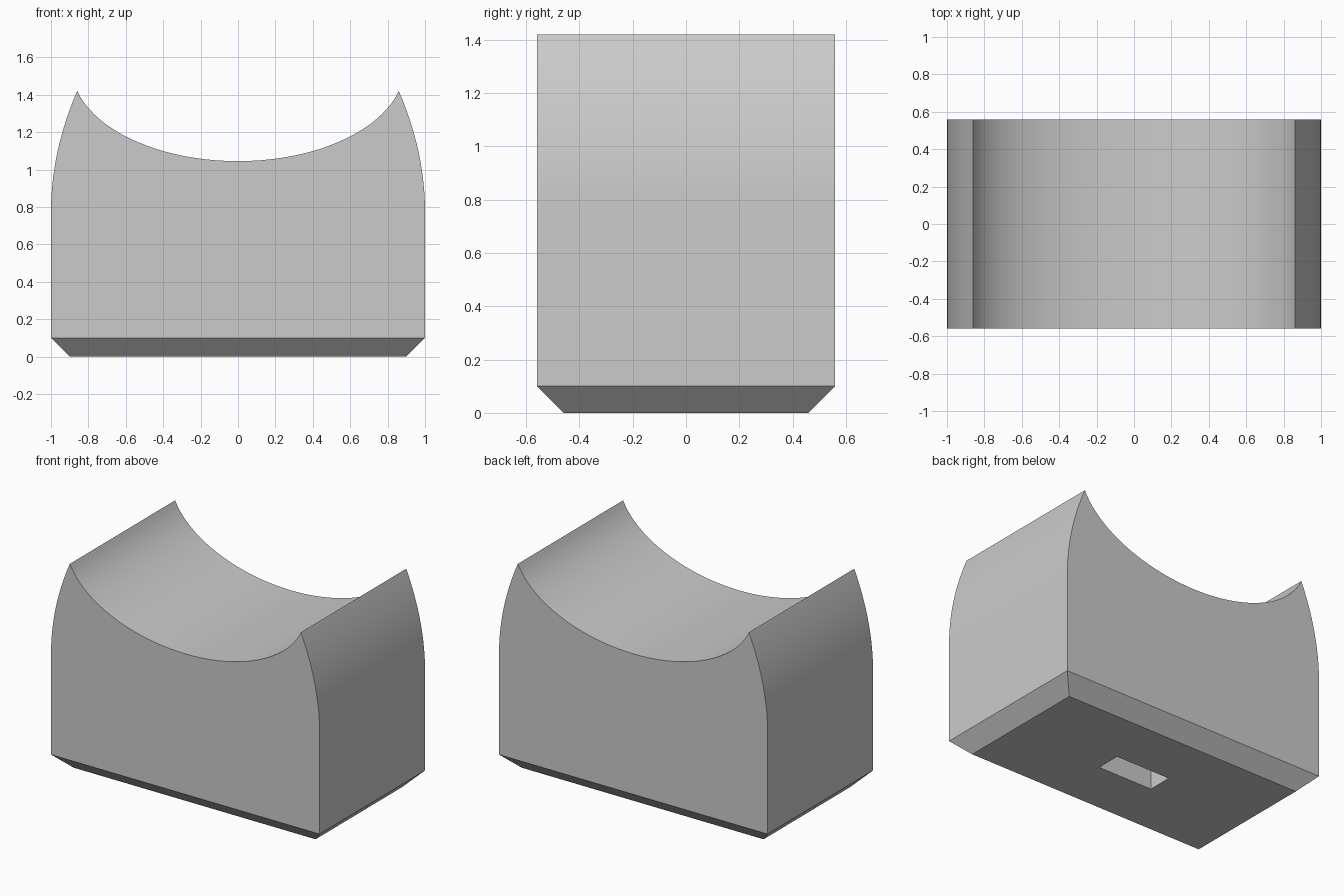
import bpy
import bmesh
import math
from mathutils import Matrix

cube = bpy.data.objects.get("Cube")
if cube:
    bpy.data.objects.remove(cube)

HALF_X, HALF_Y, BEVEL = 1.0, 0.56, 0.1
TIP_X, TIP_Z = 0.86, 1.42
SIDE_Z, SCOOP_Z = 0.77, 1.045
SCOOP_A = 0.89
STEPS = 20

grey = bpy.data.materials.new("light grey")
grey.use_nodes = True
grey.diffuse_color = (0.6, 0.6, 0.6, 1)
grey.node_tree.nodes["Principled BSDF"].inputs["Base Color"].default_value = grey.diffuse_color


def add_object(name, bm):
    bmesh.ops.recalc_face_normals(bm, faces=bm.faces)
    mesh = bpy.data.meshes.new(name)
    bm.to_mesh(mesh)
    bm.free()
    mesh.materials.append(grey)
    obj = bpy.data.objects.new(name, mesh)
    bpy.context.collection.objects.link(obj)
    return obj


# Right half of the outline: curved side up to the tip, then down the elliptical scoop
half = [(HALF_X, BEVEL)]
for i in range(STEPS + 1):
    t = i / STEPS
    half.append((HALF_X - (HALF_X - TIP_X) * t * t, SIDE_Z + (TIP_Z - SIDE_Z) * t))
end = math.asin(TIP_X / SCOOP_A)
scoop_b = (TIP_Z - SCOOP_Z) / (1 - math.cos(end))
for i in range(STEPS - 1, -1, -1):
    a = end * i / STEPS
    half.append((SCOOP_A * math.sin(a), SCOOP_Z + scoop_b * (1 - math.cos(a))))
outline = half + [(-x, z) for x, z in reversed(half[:-1])]

# Block with a saddle-shaped top and a bevelled underside
bm = bmesh.new()
front = [bm.verts.new((x, -HALF_Y, z)) for x, z in outline]
back = [bm.verts.new((x, HALF_Y, z)) for x, z in outline]
bm.faces.new(front)
bm.faces.new(back)
for i in range(len(outline) - 1):
    bm.faces.new((front[i], front[i + 1], back[i + 1], back[i]))
rim = [front[0], front[-1], back[-1], back[0]]
base = [bm.verts.new((math.copysign(HALF_X - BEVEL, v.co.x),
                      math.copysign(HALF_Y - BEVEL, v.co.y), 0)) for v in rim]
bm.faces.new(base)
for i in range(4):
    j = (i + 1) % 4
    bm.faces.new((rim[i], rim[j], base[j], base[i]))
block = add_object("saddle_block", bm)

# Rectangular socket cut into the underside
bm = bmesh.new()
bmesh.ops.create_cube(bm, size=1, matrix=Matrix.Diagonal((0.41, 0.17, 0.8, 1)))
cutter = add_object("socket_cutter", bm)
cutter.hide_render = True
cutter.hide_set(True)
cut = block.modifiers.new("socket", 'BOOLEAN')
cut.operation = 'DIFFERENCE'
cut.solver = 'EXACT'
cut.object = cutter

# Apply the cut, then smooth the curved faces
bpy.context.view_layer.objects.active = block
block.select_set(True)
bpy.ops.object.modifier_apply(modifier=cut.name)
bpy.data.objects.remove(cutter)
bpy.ops.object.shade_smooth_by_angle(angle=math.radians(30))
